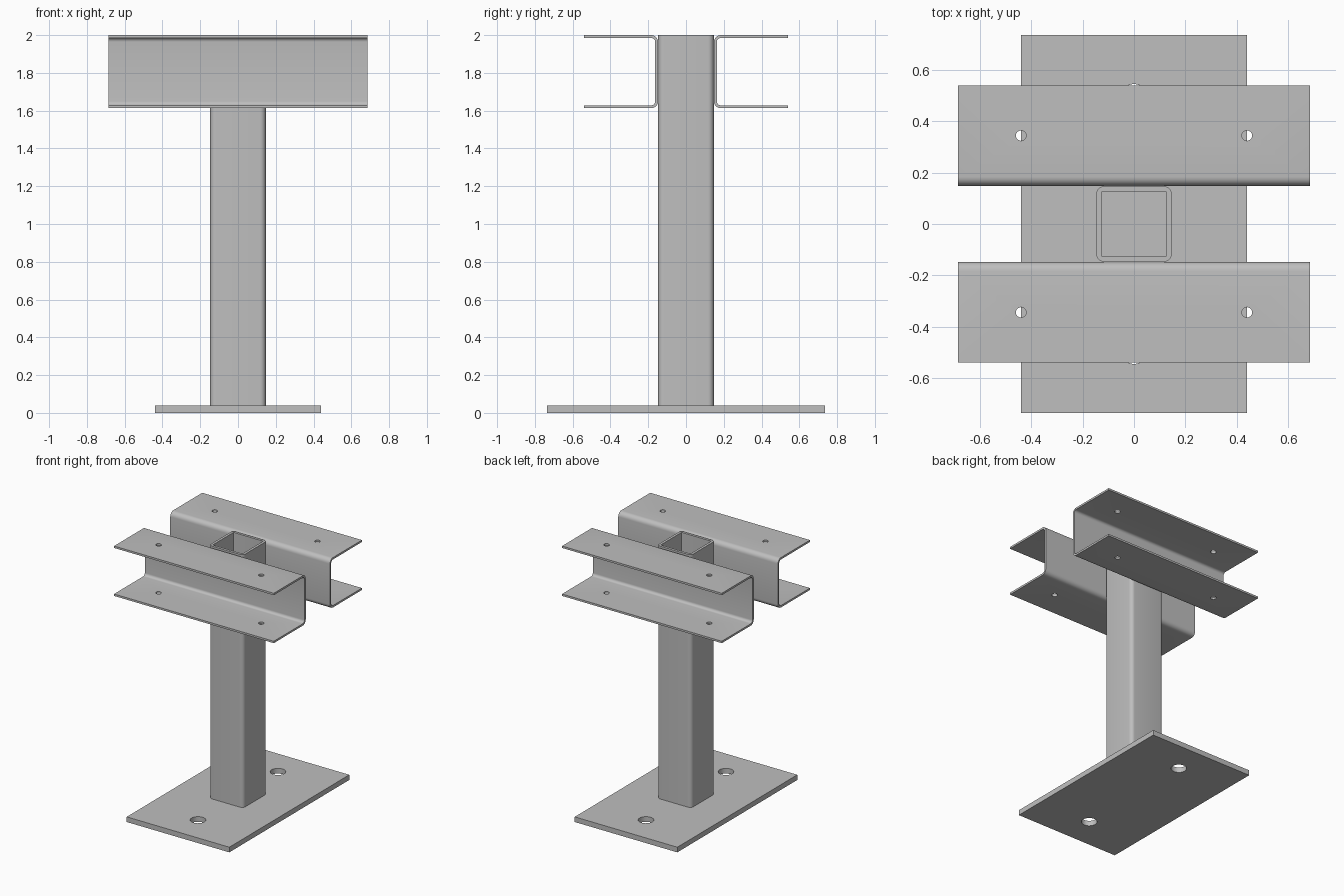
import bpy, bmesh, math
from mathutils import Vector

if "Cube" in bpy.data.objects:
    bpy.data.objects.remove(bpy.data.objects["Cube"])

steel = bpy.data.materials.new("steel_grey")
steel.diffuse_color = (0.52, 0.52, 0.52, 1)
steel.use_nodes = True
steel.node_tree.nodes["Principled BSDF"].inputs["Base Color"].default_value = steel.diffuse_color


def arc(cx, cy, r, a0, a1, n=6):
    """Points along an arc, angles in degrees."""
    return [(cx + r * math.cos(math.radians(a0 + (a1 - a0) * i / n)),
             cy + r * math.sin(math.radians(a0 + (a1 - a0) * i / n))) for i in range(n + 1)]


def rounded_square(h, r):
    pts = []
    for k, (sx, sy) in enumerate([(1, 1), (-1, 1), (-1, -1), (1, -1)]):
        pts += arc(sx * (h - r), sy * (h - r), r, 90 * k, 90 * k + 90)
    return pts


def finish(name, bm):
    bmesh.ops.recalc_face_normals(bm, faces=bm.faces)
    me = bpy.data.meshes.new(name)
    bm.to_mesh(me)
    bm.free()
    me.materials.append(steel)
    ob = bpy.data.objects.new(name, me)
    bpy.context.collection.objects.link(ob)
    return ob


def extrude(name, pts, vec):
    """Closed prism from a 3D outline swept along vec."""
    bm = bmesh.new()
    face = bm.faces.new([bm.verts.new(p) for p in pts])
    top = bmesh.ops.extrude_face_region(bm, geom=[face], use_keep_orig=True)
    bmesh.ops.translate(bm, vec=vec, verts=[v for v in top["geom"] if isinstance(v, bmesh.types.BMVert)])
    return finish(name, bm)


def drill(ob, x, y, r, z0, z1):
    """Cut a vertical round hole through ob."""
    ring = [(px, py, z0) for px, py in arc(x, y, r, 0, 360, 32)[:-1]]
    cutter = extrude("hole_cutter", ring, Vector((0, 0, z1 - z0)))
    cutter.hide_render = True
    mod = ob.modifiers.new("hole", "BOOLEAN")
    mod.operation, mod.solver, mod.object = "DIFFERENCE", "EXACT", cutter
    bpy.context.view_layer.objects.active = ob
    bpy.ops.object.modifier_apply(modifier=mod.name)
    bpy.data.objects.remove(cutter)


def smooth(ob):
    bpy.ops.object.select_all(action="DESELECT")
    ob.select_set(True)
    bpy.context.view_layer.objects.active = ob
    bpy.ops.object.shade_smooth_by_angle(angle=math.radians(30))


# Base plate with two anchor holes
X, Y, T = 0.44, 0.735, 0.04
plate = extrude("base_plate", [(-X, -Y, 0), (X, -Y, 0), (X, Y, 0), (-X, Y, 0)], Vector((0, 0, T)))
for s in (-1, 1):
    drill(plate, 0, s * 0.49, 0.055, -0.1, 0.1)
smooth(plate)

# Hollow square post, open at the top
bm = bmesh.new()
rings = [[bm.verts.new((x, y, z)) for x, y in rounded_square(h, r)]
         for h, r, z in [(0.147, 0.03, T), (0.147, 0.03, 2), (0.127, 0.006, 2), (0.127, 0.006, T)]]
n = len(rings[0])
for k in range(4):
    a, b = rings[k], rings[(k + 1) % 4]
    for i in range(n):
        j = (i + 1) % n
        bm.faces.new((a[i], a[j], b[j], b[i]))
smooth(finish("post", bm))

# Two bent channels, back to back against the post
Y0, Y1, Z0, Z1, W, R = 0.148, 0.54, 1.613, 2.0, 0.015, 0.036
L = 0.685
outer = [(Y1, Z0)] + arc(Y0 + R, Z0 + R, R, 270, 180) + arc(Y0 + R, Z1 - R, R, 180, 90) + [(Y1, Z1)]
inner = ([(Y1, Z1 - W)] + arc(Y0 + R, Z1 - R, R - W, 90, 180)
         + arc(Y0 + R, Z0 + R, R - W, 180, 270) + [(Y1, Z0 + W)])
for s, name in ((-1, "front_channel"), (1, "back_channel")):
    channel = extrude(name, [(-L, s * y, z) for y, z in outer + inner], Vector((2 * L, 0, 0)))
    for x in (-0.44, 0.44):
        drill(channel, x, s * 0.344, 0.02, 1.5, 2.1)
    smooth(channel)
